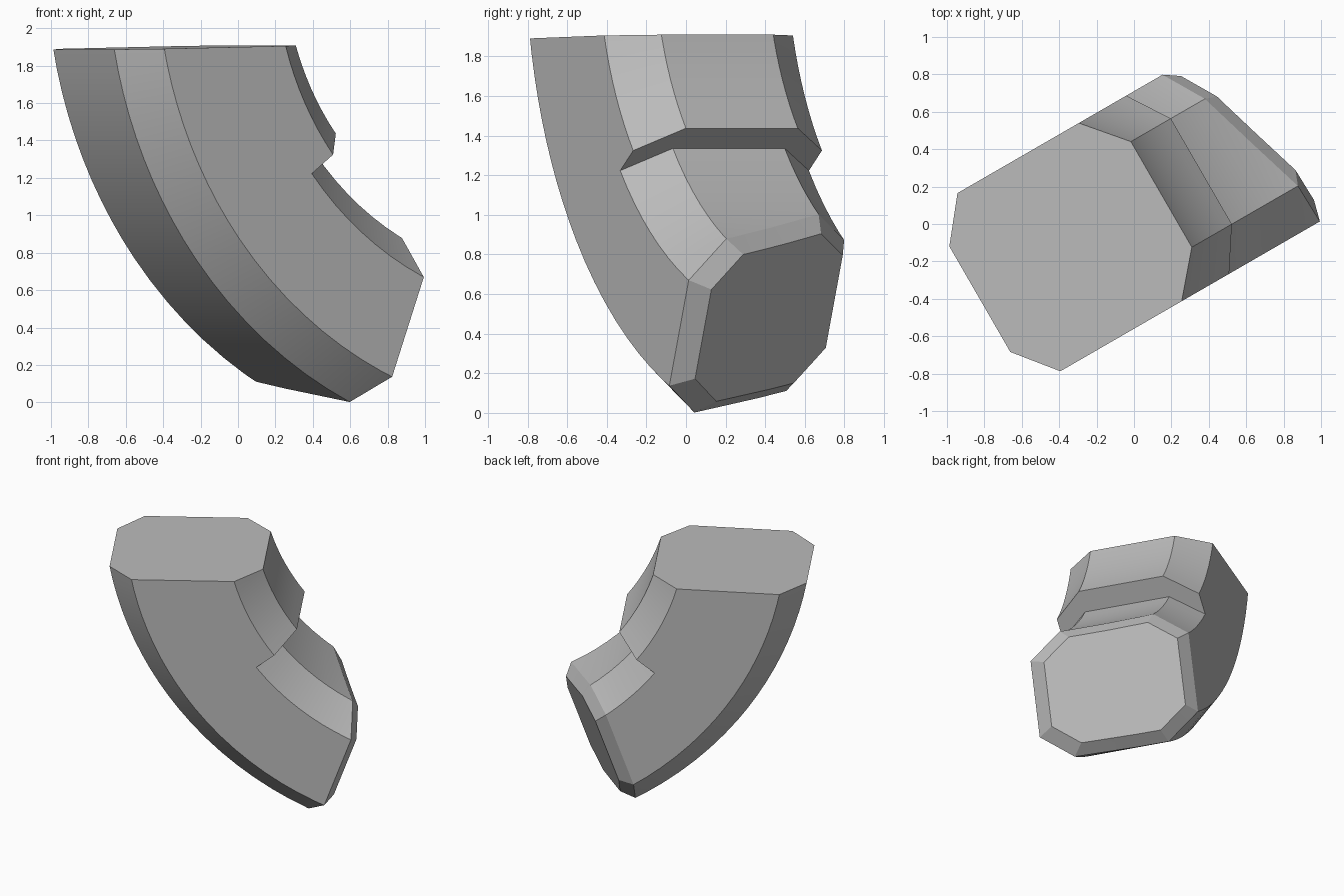
import bpy, bmesh, math
from mathutils import Matrix, Vector

cube = bpy.data.objects.get("Cube")
if cube:
    bpy.data.objects.remove(cube)

# Grey material
grey = bpy.data.materials.new("plain_grey")
grey.use_nodes = True
colour = (0.5, 0.5, 0.5, 1)
grey.diffuse_color = colour
grey.node_tree.nodes["Principled BSDF"].inputs["Base Color"].default_value = colour

# Arc the section is swept along, and the widths of the chamfered section
CENTRE_X, CENTRE_Z = 1.66, 2.37
LEFT, LEFT_IN, RIGHT_IN, RIGHT = 0.615, 0.39, -0.262, -0.485
OUTER, OUTER_SIDE, LEDGE = 2.62, 2.443, 1.876
STEP = 37.7


def section(side, inner):
    """Chamfered cross-section as (radius, width) pairs."""
    half = [(OUTER, RIGHT_IN), (OUTER_SIDE, RIGHT), (LEDGE, RIGHT),
            (side, RIGHT), (inner, RIGHT_IN)]
    swap = {RIGHT: LEFT, RIGHT_IN: LEFT_IN}
    return half + [(r, swap[v]) for r, v in reversed(half)]


def ring(bm, angle, profile):
    a = math.radians(angle)
    return [bm.verts.new((CENTRE_X - r * math.cos(a), v, CENTRE_Z - r * math.sin(a)))
            for r, v in profile]


def cut(bm, point, normal):
    """Trim off everything beyond a plane and cap the opening."""
    geom = bm.verts[:] + bm.edges[:] + bm.faces[:]
    res = bmesh.ops.bisect_plane(bm, geom=geom, plane_co=point, plane_no=normal,
                                 clear_outer=True, dist=1e-5)
    edges = [e for e in res["geom_cut"] if isinstance(e, bmesh.types.BMEdge)]
    return bmesh.ops.holes_fill(bm, edges=edges, sides=0)["faces"]


# Sweep: thick upper length, radial step, thinner lower length
bm = bmesh.new()
steps = 12
rings = []
for start, end, profile in ((5, STEP, section(1.71, 1.526)),
                            (STEP, 78, section(LEDGE, 1.692))):
    for i in range(steps + 1):
        rings.append(ring(bm, start + (end - start) * i / steps, profile))
for a, b in zip(rings, rings[1:]):
    for i in range(len(a)):
        j = (i + 1) % len(a)
        bm.faces.new((a[i], a[j], b[j], b[i]))
bmesh.ops.remove_doubles(bm, verts=bm.verts[:], dist=1e-4)

# Level top and slanted lower end
cut(bm, Vector((0, 0, 1.905)), Vector((-0.02, 0, 1)))
normal = Vector((2.727, 1.018, -1)).normalized()
caps = cut(bm, Vector((0.871, RIGHT, 0.68)), normal)

# Bevelled cap on the lower end
for face in bmesh.ops.extrude_discrete_faces(bm, faces=caps)["faces"]:
    middle = face.calc_center_median()
    for v in face.verts:
        v.co = middle + (v.co - middle) * 0.845 + normal * 0.08

bmesh.ops.recalc_face_normals(bm, faces=bm.faces[:])
bm.transform(Matrix.Rotation(math.radians(30), 4, "Z"))
mesh = bpy.data.meshes.new("bent_arm")
bm.to_mesh(mesh)
bm.free()
mesh.materials.append(grey)
arm = bpy.data.objects.new("bent_arm", mesh)
bpy.context.collection.objects.link(arm)

# Smooth along the bend, sharp at the chamfers
bpy.ops.object.select_all(action="DESELECT")
arm.select_set(True)
bpy.context.view_layer.objects.active = arm
bpy.ops.object.shade_smooth_by_angle(angle=math.radians(20))
